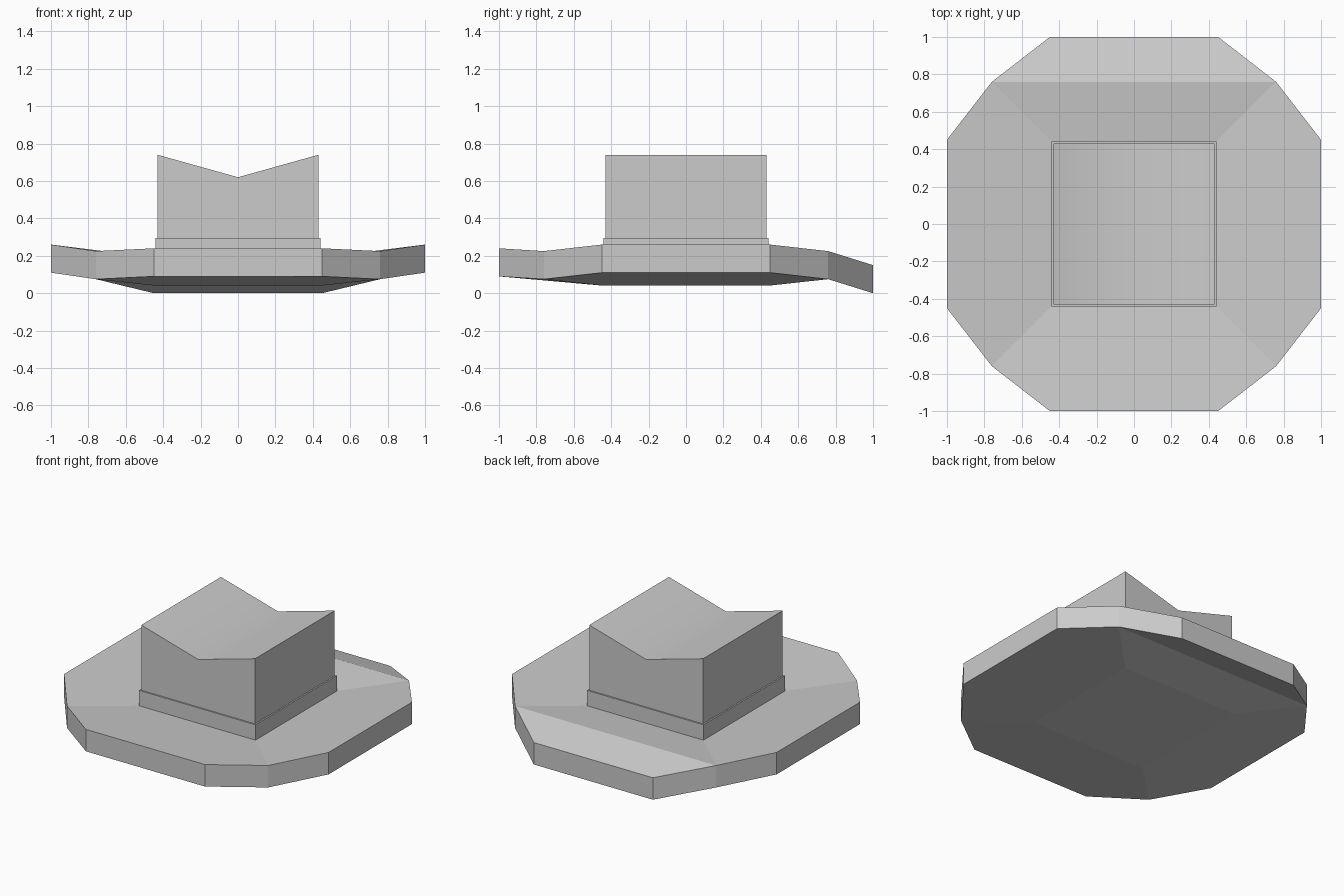
import bpy
import bmesh

if "Cube" in bpy.data.objects:
    bpy.data.objects.remove(bpy.data.objects["Cube"])

THICK = 0.15


def finish(bm, name):
    bmesh.ops.recalc_face_normals(bm, faces=bm.faces[:])
    mesh = bpy.data.meshes.new(name)
    bm.to_mesh(mesh)
    bm.free()
    obj = bpy.data.objects.new(name, mesh)
    bpy.context.collection.objects.link(obj)
    return obj


def prism(name, profile, half_depth):
    """Extrude an x/z profile along y, centred on y = 0."""
    bm = bmesh.new()
    face = bm.faces.new([bm.verts.new((x, -half_depth, z)) for x, z in profile])
    ext = bmesh.ops.extrude_face_region(bm, geom=[face], use_keep_orig=True)
    verts = [g for g in ext["geom"] if isinstance(g, bmesh.types.BMVert)]
    bmesh.ops.translate(bm, verts=verts, vec=(0, 2 * half_depth, 0))
    return finish(bm, name)


# Brim: flat middle, turned-up front and sides, dipped back edge
bm = bmesh.new()
top_faces = []
layers = []
for lift in (0, THICK):
    def pair(x, y, z):
        return [bm.verts.new((s * x, y, z + lift)) for s in (-1, 1)]

    f_edge, f_corner = pair(0.45, -1, 0.09), pair(0.76, -0.76, 0.075)
    f_side, b_side = pair(1, -0.45, 0.11), pair(1, 0.45, 0.11)
    b_corner, b_edge = pair(0.76, 0.76, 0.075), pair(0.45, 1, 0)
    f_in, b_in = pair(0.44, -0.44, 0.04), pair(0.44, 0.44, 0.04)
    bm.faces.new(f_in + b_in[::-1])
    bm.faces.new([f_in[0], f_corner[0], *f_edge, f_corner[1], f_in[1]])
    bm.faces.new(b_in + b_corner[::-1])
    bm.faces.new(b_corner + b_edge[::-1])
    for i in (0, 1):
        bm.faces.new([f_in[i], f_corner[i], f_side[i], b_side[i], b_corner[i], b_in[i]])
    right = [f_edge, f_corner, f_side, b_side, b_corner, b_edge]
    layers.append([p[1] for p in right] + [p[0] for p in reversed(right)])

# Outer rim joining the two layers
low, high = layers
for i in range(len(low)):
    j = (i + 1) % len(low)
    bm.faces.new((low[i], low[j], high[j], high[i]))
finish(bm, "brim")

# Crown with a creased top
crown = prism("crown", [(-0.43, 0.19), (0.43, 0.19), (0.43, 0.74), (0, 0.62), (-0.43, 0.74)], 0.43)
bpy.context.view_layer.objects.active = crown
crown.select_set(True)
bpy.ops.object.shade_smooth_by_angle(angle=0.61)

# Hat band around the base of the crown
prism("hat_band", [(-0.44, 0.185), (0.44, 0.185), (0.44, 0.295), (-0.44, 0.295)], 0.44)
